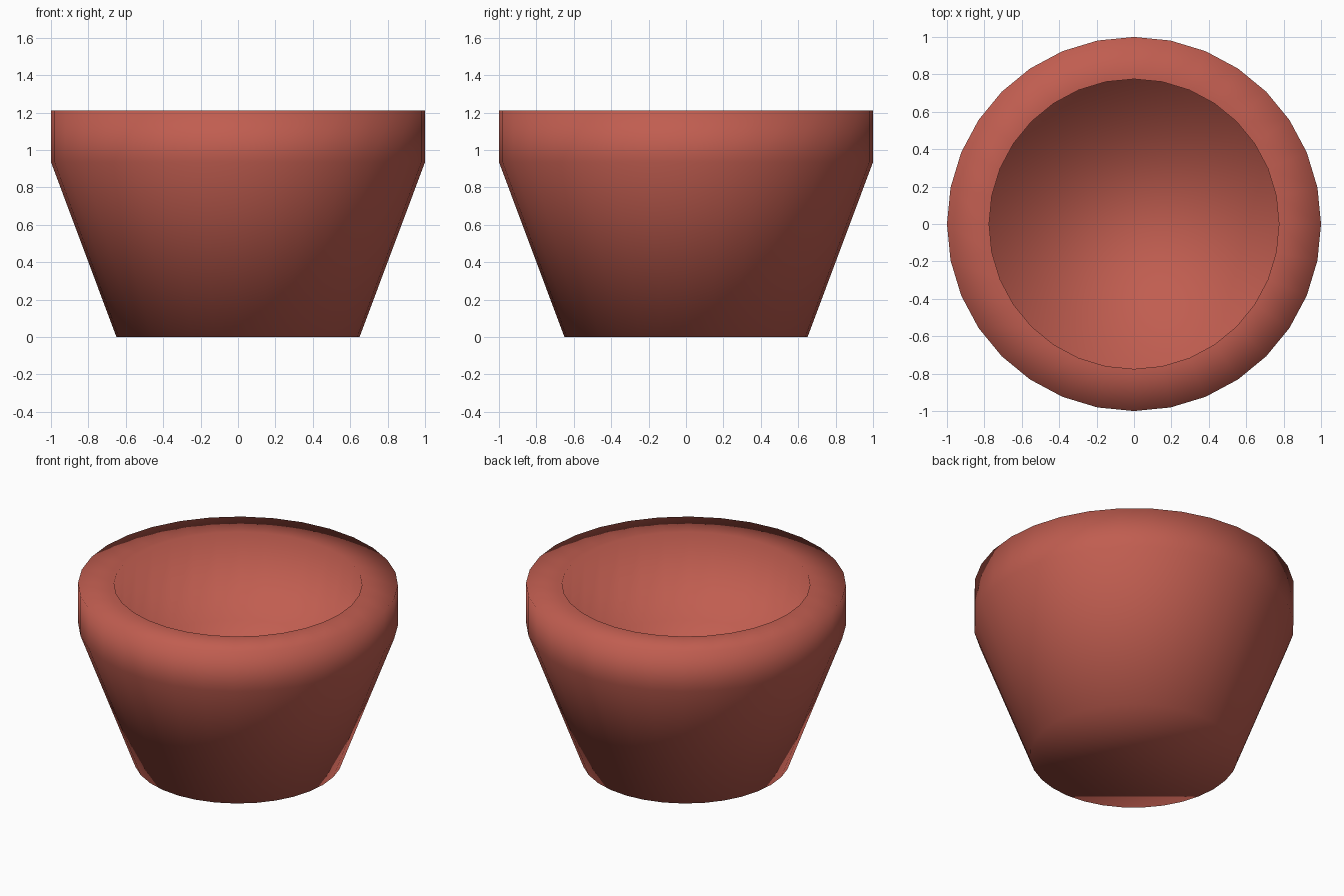
import bpy
import bmesh
from math import cos, sin, tau

cube = bpy.data.objects.get("Cube")
if cube:
    bpy.data.objects.remove(cube, do_unlink=True)

SIDES = 32

terracotta = bpy.data.materials.new("terracotta")
terracotta.use_nodes = True
colour = (0.53, 0.11, 0.08, 1.0)
terracotta.diffuse_color = colour
terracotta.node_tree.nodes["Principled BSDF"].inputs["Base Color"].default_value = colour


def turned(name, profile, material, level_ring):
    """Revolve a (radius, height) profile, cap both ends and shade it smooth.
    The normals of one ring are kept pointing straight up."""
    bm = bmesh.new()
    rings = [[bm.verts.new((r * cos(tau * i / SIDES), r * sin(tau * i / SIDES), z))
              for i in range(SIDES)] for r, z in profile]
    for low, high in zip(rings, rings[1:]):
        for i in range(SIDES):
            j = (i + 1) % SIDES
            bm.faces.new((low[i], low[j], high[j], high[i]))
    bm.faces.new(rings[0][::-1])
    bm.faces.new(rings[-1])
    for face in bm.faces:
        face.smooth = True
    mesh = bpy.data.meshes.new(name)
    bm.to_mesh(mesh)
    bm.free()
    normals = [(0, 0, 1) if v.index // SIDES == level_ring else v.normal[:]
               for v in mesh.vertices]
    mesh.normals_split_custom_set_from_vertices(normals)
    mesh.materials.append(material)
    obj = bpy.data.objects.new(name, mesh)
    bpy.context.collection.objects.link(obj)
    return obj


# Pot: base, tapered body, upright collar, flat rim, straight inner wall and floor
turned("plant_pot", [(0.65, 0.0), (1.0, 0.935), (1.0, 1.21),
                     (0.775, 1.21), (0.775, 0.6)], terracotta, level_ring=3)
